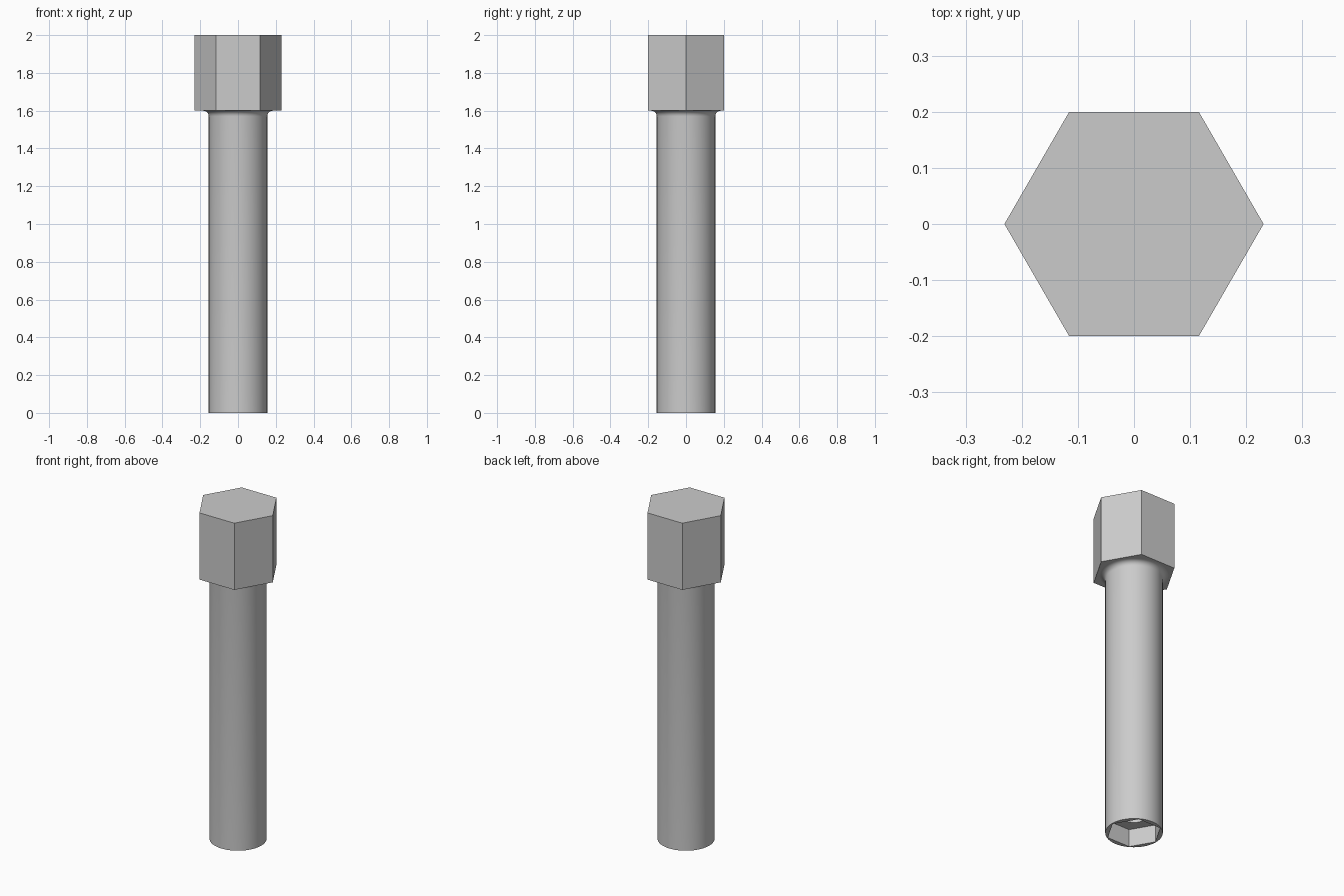
import bpy, bmesh
from math import pi, sin, cos, radians

default = bpy.data.objects.get("Cube")
if default:
    bpy.data.objects.remove(default, do_unlink=True)

HEAD_Z, TOP_Z = 1.6, 2.0
SHAFT_R, FILLET = 0.155, 0.03
HEAD_R = 0.2 / cos(pi / 6)
SOCKET_R, SOCKET_DEPTH = 0.15, 0.105
BORE_R, BORE_TOP = 0.07, 0.8

steel = bpy.data.materials.new("grey steel")
steel.use_nodes = True
grey = (0.6, 0.6, 0.6, 1)
steel.diffuse_color = grey
steel.node_tree.nodes["Principled BSDF"].inputs["Base Color"].default_value = grey


def lathe(name, profile, sides):
    """Closed solid of revolution from (radius, z) rings, bottom to top."""
    bm = bmesh.new()
    rings = [[bm.verts.new((r * cos(2 * pi * i / sides), r * sin(2 * pi * i / sides), z))
              for i in range(sides)] for r, z in profile]
    for low, high in zip(rings, rings[1:]):
        for i in range(sides):
            j = (i + 1) % sides
            bm.faces.new((low[i], low[j], high[j], high[i]))
    bm.faces.new(rings[0][::-1])
    bm.faces.new(rings[-1])
    mesh = bpy.data.meshes.new(name)
    bm.to_mesh(mesh)
    bm.free()
    mesh.materials.append(steel)
    obj = bpy.data.objects.new(name, mesh)
    bpy.context.collection.objects.link(obj)
    return obj


def select_only(obj):
    bpy.ops.object.select_all(action="DESELECT")
    obj.select_set(True)
    bpy.context.view_layer.objects.active = obj


def cut(target, cutter):
    mod = target.modifiers.new("cut", "BOOLEAN")
    mod.operation, mod.solver, mod.object = "DIFFERENCE", "EXACT", cutter
    select_only(target)
    bpy.ops.object.modifier_apply(modifier=mod.name)
    bpy.data.objects.remove(cutter, do_unlink=True)


# Hexagonal head
lathe("hex_head", [(HEAD_R, HEAD_Z), (HEAD_R, TOP_Z)], 6)

# Round shaft with a concave fillet under the head
fillet = [(SHAFT_R + FILLET * (1 - cos(a)), HEAD_Z - FILLET * (1 - sin(a)))
          for a in (radians(d) for d in range(0, 91, 15))]
shaft = lathe("shaft", [(SHAFT_R, 0)] + fillet + [(SHAFT_R + FILLET, HEAD_Z + 0.02)], 64)

# Hex socket in the foot, with a round blind bore above it
cut(shaft, lathe("socket_cutter", [(SOCKET_R, -0.1), (SOCKET_R, SOCKET_DEPTH)], 6))
cut(shaft, lathe("bore_cutter", [(BORE_R, SOCKET_DEPTH - 0.05), (BORE_R, BORE_TOP)], 32))

select_only(shaft)
bpy.ops.object.shade_smooth_by_angle(angle=radians(30))
